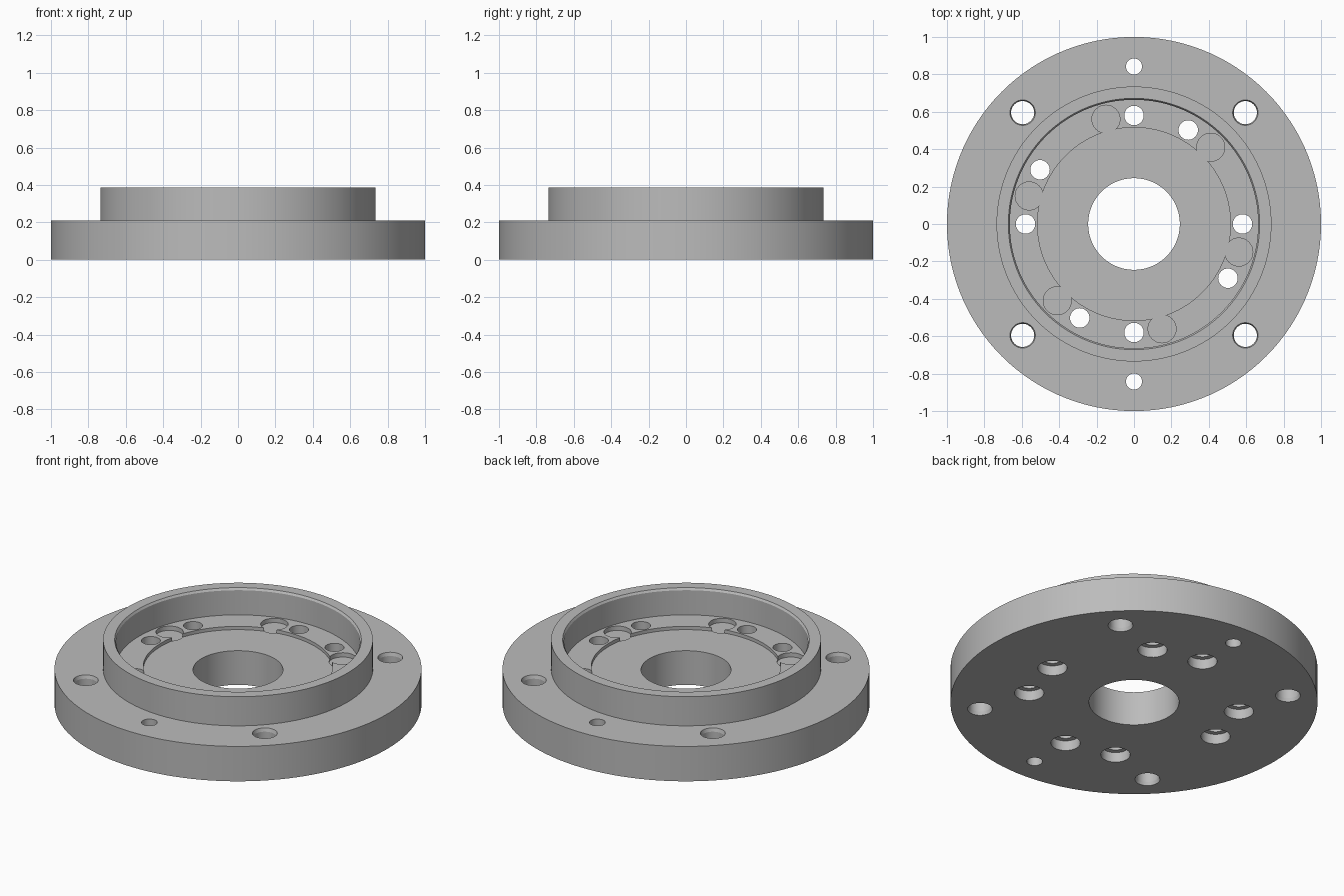
import bpy, bmesh
from math import cos, sin, pi, radians

old = bpy.data.objects.get("Cube")
if old:
    bpy.data.objects.remove(old, do_unlink=True)

steel = bpy.data.materials.new("plain grey metal")
steel.use_nodes = True
GREY = (0.5, 0.5, 0.5, 1)
steel.diffuse_color = GREY
steel.node_tree.nodes["Principled BSDF"].inputs["Base Color"].default_value = GREY


def lathe(bm, profile, segments, closed, cx=0, cy=0):
    """Revolve (radius, z) points around a vertical axis at (cx, cy)."""
    rings = []
    for r, z in profile:
        rings.append([bm.verts.new((cx + r * cos(2 * pi * i / segments),
                                    cy + r * sin(2 * pi * i / segments), z))
                      for i in range(segments)])
    pairs = list(zip(rings, rings[1:]))
    if closed:
        pairs.append((rings[-1], rings[0]))
    else:
        bm.faces.new(rings[0][::-1])
        bm.faces.new(rings[-1])
    for a, b in pairs:
        for i in range(segments):
            j = (i + 1) % segments
            bm.faces.new((a[i], a[j], b[j], b[i]))


def make_object(name, bm):
    bmesh.ops.recalc_face_normals(bm, faces=bm.faces)
    mesh = bpy.data.meshes.new(name)
    bm.to_mesh(mesh)
    bm.free()
    mesh.materials.append(steel)
    obj = bpy.data.objects.new(name, mesh)
    bpy.context.collection.objects.link(obj)
    return obj


FLANGE, RIM, LEDGE, FLOOR = 0.21, 0.385, 0.225, 0.205

# Flange body: wide disc, raised rim, stepped recess and centre bore
bm = bmesh.new()
lathe(bm, [(0.245, 0), (1, 0), (1, FLANGE), (0.735, FLANGE), (0.735, RIM),
           (0.672, RIM), (0.664, RIM - 0.012), (0.664, LEDGE),
           (0.516, LEDGE), (0.516, FLOOR), (0.245, FLOOR)], 120, True)
body = make_object("flange_body", bm)

# All holes share one cutter
bm = bmesh.new()


def drill(profile, radius, angles, segments=32):
    for a in map(radians, angles):
        lathe(bm, profile, segments, False, radius * cos(a), radius * sin(a))


# Corner bolt holes, eased at both ends
drill([(0.068, -0.05), (0.068, 0), (0.062, 0.02), (0.062, FLANGE - 0.02),
       (0.068, FLANGE), (0.068, 0.3)], 0.842, (45, 135, 225, 315))
# Small dowel holes
drill([(0.043, -0.05), (0.043, 0.3)], 0.842, (90, 270))
# Inner screw holes, counterbored from below
drill([(0.08, -0.05), (0.08, 0.06), (0.052, 0.06), (0.052, 0.3)], 0.58,
      (0, 60, 90, 150, 180, 240, 270, 330))
# Shallow round pockets in the ledge
drill([(0.075, FLOOR - 0.006), (0.075, 0.3)], 0.58,
      (45, 105, 165, 225, 285, 345))
cutter = make_object("hole_cutter", bm)
cutter.hide_render = True

cut = body.modifiers.new("holes", "BOOLEAN")
cut.operation = "DIFFERENCE"
cut.solver = "EXACT"
cut.object = cutter
bpy.ops.object.select_all(action="DESELECT")
bpy.context.view_layer.objects.active = body
body.select_set(True)
bpy.ops.object.modifier_apply(modifier=cut.name)
bpy.data.objects.remove(cutter, do_unlink=True)
bpy.ops.object.shade_smooth_by_angle(angle=radians(15))
